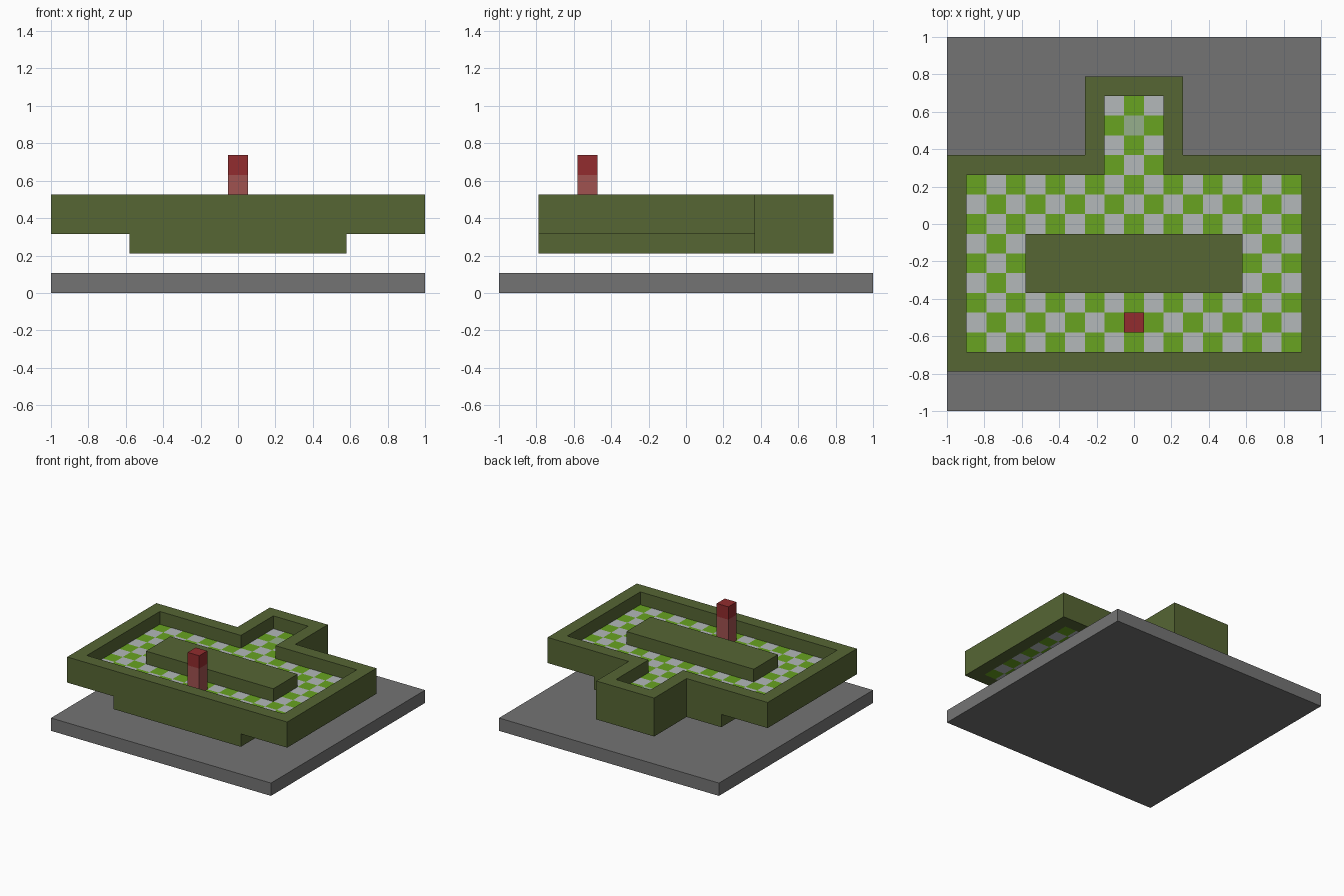
import bpy
import bmesh
import math

UNIT = 2 / 19  # one grid cell

cube = bpy.data.objects.get("Cube")
if cube:
    bpy.data.objects.remove(cube, do_unlink=True)


def material(name, rgb):
    """Flat material from 0-255 display values."""
    color = [(c / 255 / 12.92) if c < 11 else ((c / 255 + 0.055) / 1.055) ** 2.4 for c in rgb] + [1]
    mat = bpy.data.materials.new(name)
    mat.use_nodes = True
    mat.diffuse_color = color
    mat.node_tree.nodes["Principled BSDF"].inputs["Base Color"].default_value = color
    return mat


stone = material("grey stone", (116, 116, 116))
moss = material("dark moss green", (86, 102, 52))
grass = material("bright grass green", (104, 163, 33))
pale = material("pale grey tile", (179, 184, 186))
goal = material("pale green tile", (150, 175, 140))
red = material("dark red", (146, 44, 46))
rose = material("light red", (160, 82, 80))


def slab(name, inside, low, high, mats, pick=None):
    """Extrude all grid cells that satisfy a rule from level low to level high."""
    bm = bmesh.new()
    corners = {}

    def corner(i, j):
        if (i, j) not in corners:
            corners[i, j] = bm.verts.new(((i - 0.5) * UNIT, (j - 0.5) * UNIT, low * UNIT))
        return corners[i, j]

    for i in range(-9, 10):
        for j in range(-9, 10):
            if inside(i, j):
                face = bm.faces.new((corner(i, j), corner(i + 1, j),
                                     corner(i + 1, j + 1), corner(i, j + 1)))
                face.material_index = pick(i, j) if pick else 0
    if not pick:
        bmesh.ops.dissolve_limit(bm, angle_limit=math.radians(1), verts=bm.verts, edges=bm.edges)
    mesh = bpy.data.meshes.new(name)
    bm.to_mesh(mesh)
    bm.free()
    for mat in mats:
        mesh.materials.append(mat)
    obj = bpy.data.objects.new(name, mesh)
    bpy.context.collection.objects.link(obj)
    solid = obj.modifiers.new("height", "SOLIDIFY")
    solid.thickness = (high - low) * UNIT
    solid.offset = 1
    return obj


# Plan rules
def in_room(i, j):
    return (abs(i) <= 9 and -7 <= j <= 3) or (abs(i) <= 2 and 3 < j <= 7)


def in_island(i, j):
    return abs(i) <= 5 and -3 <= j <= -1


def in_floor(i, j):
    hall = abs(i) <= 8 and -6 <= j <= 2
    passage = abs(i) <= 1 and 2 < j <= 6
    return (hall or passage) and not in_island(i, j)


def in_wall(i, j):
    return in_room(i, j) and not in_floor(i, j) and not in_island(i, j)


def in_underside(i, j):
    return in_room(i, j) and abs(i) <= 5


def at_pawn(i, j):
    return (i, j) == (0, -5)


def tile_color(i, j):
    if (i, j) == (0, 5):
        return 2
    return (i + j) % 2


# Ground plate and floating room
slab("ground_plate", lambda i, j: True, 0, 1, [stone])
slab("room_underside", in_underside, 2, 3, [moss])
slab("outer_wall", in_wall, 3, 5, [moss])
slab("centre_island", in_island, 3, 5, [moss])
slab("checkered_floor", in_floor, 3, 4, [grass, pale, goal], tile_color)

# Pawn standing on the floor
slab("pawn_body", at_pawn, 4, 6, [rose])
slab("pawn_head", at_pawn, 6, 7, [red])
